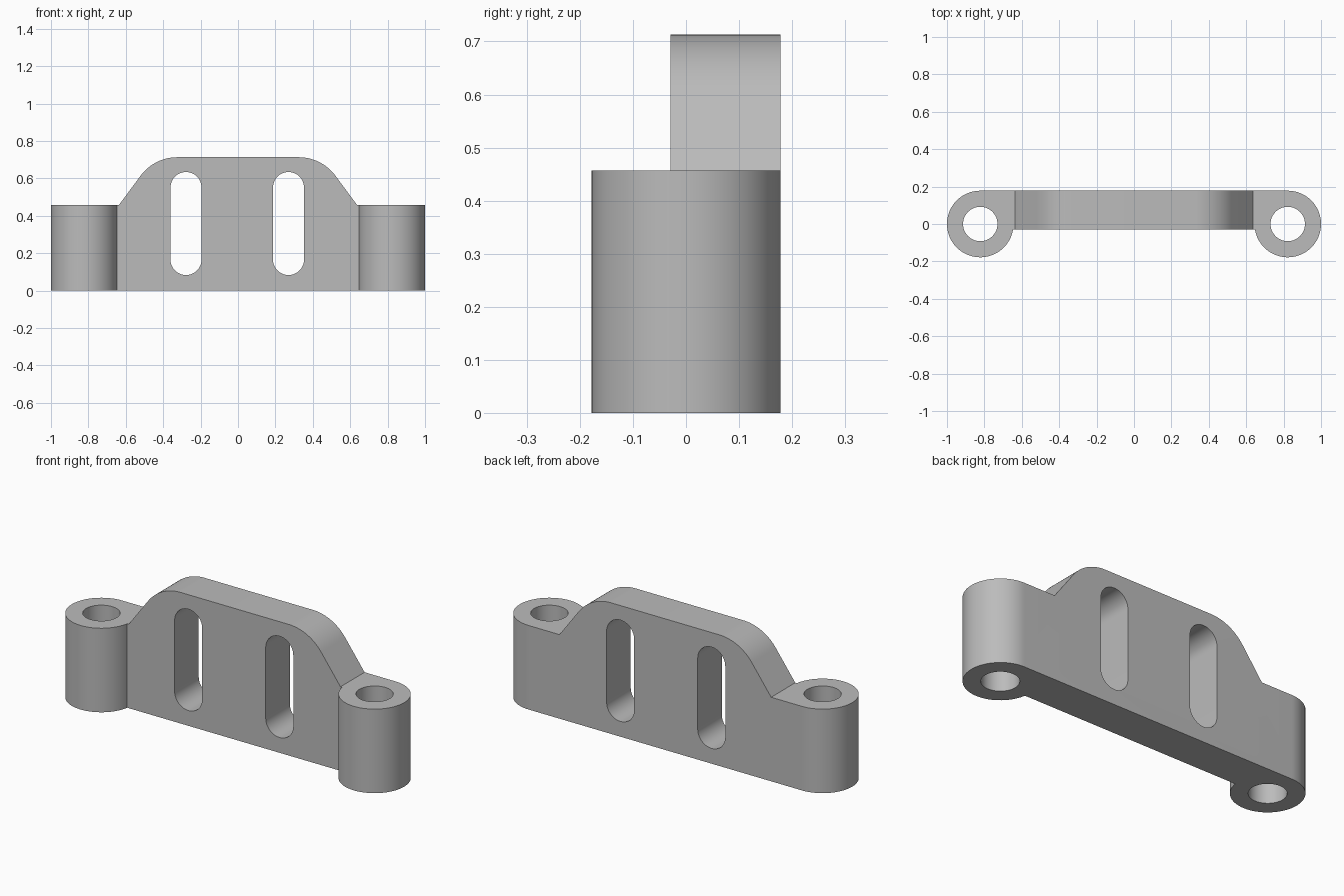
import bpy, bmesh
from math import sin, cos, tan, pi, asin, radians
from mathutils import Vector

if "Cube" in bpy.data.objects:
    bpy.data.objects.remove(bpy.data.objects["Cube"])

# Main dimensions
BOSS_X, BOSS_R, HOLE_R, BOSS_H = 0.822, 0.178, 0.092, 0.457
WEB_FRONT, TOP = -0.029, 0.713
SHOULDER_X, FLAT_X, SLOPE = 0.637, 0.325, radians(53.5)
SLOT_R, SLOT_LOW, SLOT_HIGH = 0.083, 0.166, 0.551

grey = bpy.data.materials.new("plain_grey")
grey.use_nodes = True
colour = (0.5, 0.5, 0.5, 1)
grey.diffuse_color = colour
grey.node_tree.nodes["Principled BSDF"].inputs["Base Color"].default_value = colour


def arc(cx, cy, r, a0, a1, n):
    """Points along an arc, both ends included."""
    return [(cx + r * cos(a0 + (a1 - a0) * i / n),
             cy + r * sin(a0 + (a1 - a0) * i / n)) for i in range(n + 1)]


def prism(name, points, low, high, axis="z"):
    """Extrude a flat outline along z or y."""
    def place(p, d):
        return (p[0], p[1], d) if axis == "z" else (p[0], d, p[1])
    bm = bmesh.new()
    base = bm.faces.new([bm.verts.new(place(p, low)) for p in points])
    moved = bmesh.ops.extrude_face_region(bm, geom=[base])["geom"]
    shift = Vector(place((0, 0), high - low))
    bmesh.ops.translate(bm, vec=shift,
                        verts=[v for v in moved if isinstance(v, bmesh.types.BMVert)])
    bmesh.ops.recalc_face_normals(bm, faces=bm.faces)
    mesh = bpy.data.meshes.new(name)
    bm.to_mesh(mesh)
    bm.free()
    mesh.materials.append(grey)
    obj = bpy.data.objects.new(name, mesh)
    bpy.context.collection.objects.link(obj)
    return obj


# Plan outline: two round bosses joined by a bar flush with their back
notch = asin(-WEB_FRONT / BOSS_R)
half = arc(BOSS_X, 0, BOSS_R, pi + notch, 2.5 * pi, 60)
outline = half + [(-x, y) for x, y in reversed(half)]
bracket = prism("slotted_bracket", outline, 0, TOP)

cutters = []

# Shoulders: clear the space above each boss, leaving a rounded slope
corner_x = SHOULDER_X - (TOP - BOSS_H) / tan(SLOPE)
radius = (corner_x - FLAT_X) / tan(SLOPE / 2)
bend = arc(FLAT_X, TOP - radius, radius, pi / 2 - SLOPE, pi / 2, 20)
shoulder = [(1.3, BOSS_H), (SHOULDER_X, BOSS_H)] + bend + [(FLAT_X, 1), (1.3, 1)]
for side, label in ((1, "left"), (-1, "right")):
    pts = [(side * x, z) for x, z in shoulder]
    cutters.append(prism(label + "_shoulder_cutter", pts, -0.5, 0.5, "y"))
    # Vertical bolt holes
    ring = arc(side * BOSS_X, 0, HOLE_R, 0, 2 * pi, 48)[:-1]
    cutters.append(prism(label + "_bolt_hole_cutter", ring, -0.2, 1))

# Round-ended slots through the web
for x, label in ((0.27, "left"), (-0.278, "right")):
    slot = arc(x, SLOT_HIGH, SLOT_R, 0, pi, 24) + arc(x, SLOT_LOW, SLOT_R, pi, 2 * pi, 24)
    cutters.append(prism(label + "_slot_cutter", slot, -0.5, 0.5, "y"))

# Cut, bake the result and drop the cutters
for cutter in cutters:
    cutter.hide_render = True
    mod = bracket.modifiers.new(cutter.name, "BOOLEAN")
    mod.operation = "DIFFERENCE"
    mod.solver = "EXACT"
    mod.object = cutter
bpy.context.view_layer.update()
graph = bpy.context.evaluated_depsgraph_get()
baked = bpy.data.meshes.new_from_object(bracket.evaluated_get(graph))
bracket.modifiers.clear()
bracket.data = baked
for cutter in cutters:
    bpy.data.objects.remove(cutter)

# Smooth the curved walls, keep the edges crisp
for obj in bpy.context.selected_objects:
    obj.select_set(False)
bracket.select_set(True)
bpy.context.view_layer.objects.active = bracket
bpy.ops.object.shade_smooth_by_angle(angle=radians(30))
